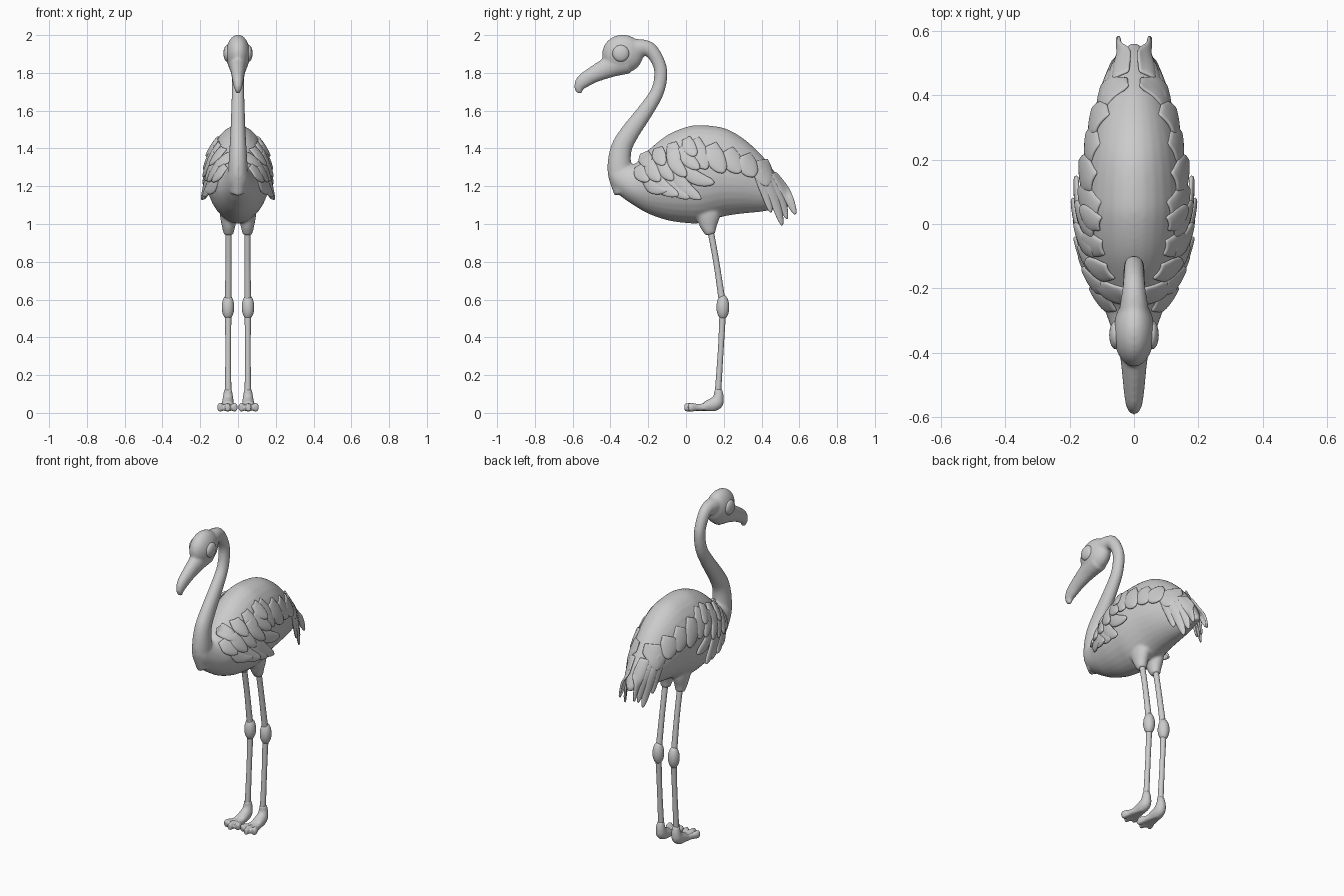
import bpy, bmesh, math
from mathutils import Vector

if "Cube" in bpy.data.objects:
    bpy.data.objects.remove(bpy.data.objects["Cube"])


def smooth(pts, n=6):
    """Catmull-Rom resampling of a list of equal-length tuples."""
    out = []
    for i in range(len(pts) - 1):
        a, b, c, d = pts[max(i - 1, 0)], pts[i], pts[i + 1], pts[min(i + 2, len(pts) - 1)]
        for k in range(n):
            t = k / n
            out.append([0.5 * (2 * q + (r - p) * t + (2 * p - 5 * q + 4 * r - s) * t * t
                               + (3 * q - p - 3 * r + s) * t ** 3) for p, q, r, s in zip(a, b, c, d)])
    return out + [list(pts[-1])]


def loft(bm, rings):
    vs = [[bm.verts.new(p) for p in r] for r in rings]
    n = len(vs[0])
    for a, b in zip(vs, vs[1:]):
        for i in range(n):
            bm.faces.new((a[i], a[(i + 1) % n], b[(i + 1) % n], b[i]))
    bm.faces.new(vs[0])
    bm.faces.new(vs[-1])


def tube(bm, pts, seg=20):
    """Tube through (x, y, z, radius in side plane, radius across x)."""
    ps = smooth(pts)
    rings = []
    for i, (x, y, z, rp, rx) in enumerate(ps):
        t = Vector(ps[min(i + 1, len(ps) - 1)][:3]) - Vector(ps[max(i - 1, 0)][:3])
        nrm = t.cross(Vector((1, 0, 0))).normalized()
        side = nrm.cross(t).normalized()
        ang = [2 * math.pi * k / seg for k in range(seg)]
        rings.append([Vector((x, y, z)) + side * rx * math.cos(a) + nrm * rp * math.sin(a) for a in ang])
    loft(bm, rings)


def finish(bm, name, mirror=False, voxel=0, iters=4):
    bmesh.ops.recalc_face_normals(bm, faces=bm.faces)
    for f in bm.faces:
        f.smooth = True
    me = bpy.data.meshes.new(name)
    bm.to_mesh(me)
    bm.free()
    ob = bpy.data.objects.new(name, me)
    bpy.context.collection.objects.link(ob)
    if voxel:
        m = ob.modifiers.new("blend", 'REMESH')
        m.mode, m.voxel_size, m.use_smooth_shade = 'VOXEL', voxel, True
        s = ob.modifiers.new("soften", 'SMOOTH')
        s.factor, s.iterations = 0.5, iters
    if mirror:
        ob.modifiers.new("mirror", 'MIRROR')
    return ob


# body stations: y, bottom, top, half width
BODY = smooth([(-.412, 1.25, 1.31, .02), (-.385, 1.185, 1.34, .045), (-.33, 1.135, 1.32, .068),
               (-.27, 1.095, 1.32, .09), (-.2, 1.055, 1.39, .118), (-.1, 1.02, 1.47, .148),
               (0, 1.005, 1.513, .162), (.08, 1.005, 1.523, .165), (.2, 1.04, 1.508, .152),
               (.3, 1.055, 1.455, .132), (.4, 1.065, 1.365, .1), (.48, 1.08, 1.26, .066),
               (.53, 1.09, 1.18, .04), (.56, 1.09, 1.12, .015)])


def widest(b, t):
    return b + .45 * (t - b)


def body_x(y, z):
    """Outer half width of the body; never tucks in below the widest line."""
    y = min(max(y, -.4), .53)
    for p, q in zip(BODY, BODY[1:]):
        if p[0] <= y <= q[0]:
            k = (y - p[0]) / (q[0] - p[0])
            b, t, w = [p[j] + k * (q[j] - p[j]) for j in (1, 2, 3)]
            zw = widest(b, t)
            h = min(max((z - zw) / (t - zw), 0), .97)
            return w * math.sqrt(1 - h * h)
    return .03


# body, neck, head, beak and thighs blended into one skin
bm = bmesh.new()
rings = []
for y, b, t, w in BODY:
    zw, ring = widest(b, t), []
    for k in range(32):
        a = 2 * math.pi * k / 32
        c, s = math.cos(a), math.sin(a)
        x = w * (c if s > 0 else math.copysign(abs(c) ** 1.15, c))
        ring.append((x, y, zw + s * ((t - zw) if s > 0 else (zw - b))))
    rings.append(ring)
loft(bm, rings)
tube(bm, [(0, -.31, 1.18, .075, .05), (0, -.35, 1.28, .066, .052), (0, -.345, 1.39, .057, .046),
          (0, -.303, 1.475, .051, .041), (0, -.21, 1.605, .042, .036), (0, -.152, 1.70, .036, .033),
          (0, -.133, 1.795, .035, .032), (0, -.15, 1.865, .035, .032), (0, -.195, 1.925, .04, .035),
          (0, -.26, 1.93, .05, .045), (0, -.31, 1.92, .05, .045)])
head = bmesh.ops.create_uvsphere(bm, u_segments=32, v_segments=20, radius=1)["verts"]
for v in head:
    v.co = Vector((v.co.x * .064, -.335 + v.co.y * .109, 1.9 + v.co.z * .102))
tube(bm, [(0, -.31, 1.86, .065, .055), (0, -.37, 1.845, .062, .05), (0, -.43, 1.82, .053, .041),
          (0, -.5, 1.785, .043, .034), (0, -.548, 1.752, .038, .028), (0, -.567, 1.718, .025, .02),
          (0, -.557, 1.69, .009, .01)])
for x in (-.05, .05):
    tube(bm, [(x, .1, 1.14, .085, .045), (x, .115, 1.05, .068, .046), (x, .12, .99, .046, .036),
              (x, .13, .945, .026, .026)])
finish(bm, "body_neck_and_head", voxel=.008, iters=6)

# eyes
bm = bmesh.new()
for v in bmesh.ops.create_uvsphere(bm, u_segments=24, v_segments=16, radius=1)["verts"]:
    v.co = Vector((.057 + v.co.x * .02, -.345 + v.co.y * .044, 1.903 + v.co.z * .044))
finish(bm, "eyes", mirror=True)

# legs with swollen knees
bm = bmesh.new()
tube(bm, [(.05, .125, .99, .017, .017), (.05, .16, .8, .016, .016), (.052, .193, .58, .018, .018)])
tube(bm, [(.052, .196, .56, .018, .018), (.052, .185, .35, .015, .015), (.052, .168, .09, .017, .017)])
for v in bmesh.ops.create_uvsphere(bm, u_segments=24, v_segments=16, radius=1)["verts"]:
    v.co = Vector((.053 + v.co.x * .033, .195 + v.co.y * .034, .56 + v.co.z * .066))
finish(bm, "legs", mirror=True)

# webbed feet
bm = bmesh.new()
tube(bm, [(.053, .17, .125, .02, .02), (.053, .172, .085, .028, .027), (.054, .155, .05, .038, .032),
          (.055, .1, .035, .025, .035)])
tube(bm, [(.055, .15, .027, .016, .022), (.056, .08, .024, .014, .038), (.056, .015, .022, .011, .044)])
for dx in (-.036, 0, .038):
    tip = -.008 if dx == 0 else .012
    tube(bm, [(.055 + dx * .2, .15, .034, .026, .018), (.055 + dx * .7, .07, .03, .018, .013),
              (.055 + dx, .03, .03, .024, .017), (.055 + dx * 1.05, tip, .028, .02, .013)])
finish(bm, "feet", mirror=True, voxel=.006, iters=3)


# feathers laid over the body side
def feather(bm, base, tip, width, lift, flare, sag):
    b, d = Vector(base), Vector(tip) - Vector(base)
    n = Vector((-d.y, d.x)).normalized()
    grid = []
    for i in range(11):
        t = i / 10
        w = width * min(1, .6 + t) * math.sqrt(max(1 - t ** 3, .004))
        mid, row = b + d * t - n * sag * math.sin(math.pi * t), []
        for s in (-1, -.6, 0, .6, 1):
            p = mid + n * s * w / 2
            x = body_x(p.x, p.y) + lift + flare * t - .008 * s * s
            row.append(bm.verts.new((x, p.x, p.y)))
        grid.append(row)
    for r, q in zip(grid, grid[1:]):
        for j in range(4):
            bm.faces.new((r[j], r[j + 1], q[j + 1], q[j]))


def feather_row(name, bases, tips, width, lift, flare, sag):
    bm = bmesh.new()
    n = len(tips)
    for i, tip in enumerate(tips):
        k = i / (n - 1)
        base = [a + (c - a) * k for a, c in zip(*bases)]
        feather(bm, base, tip, width, lift + .004 * (i % 2), flare, sag)
    ob = finish(bm, name)
    m = ob.modifiers.new("thickness", 'SOLIDIFY')
    m.thickness, m.offset = .012, 0
    m = ob.modifiers.new("round", 'SUBSURF')
    m.levels = m.render_levels = 1
    ob.modifiers.new("mirror", 'MIRROR')


feather_row("wing_long_feathers", ((-.22, 1.25), (-.03, 1.31)),
            [(-.1, 1.175), (-.04, 1.15), (.02, 1.135), (.08, 1.13), (.15, 1.215)], .08, .004, .02, .02)
feather_row("wing_middle_feathers", ((-.25, 1.31), (-.03, 1.41)),
            [(-.2, 1.225), (-.14, 1.225), (-.07, 1.23), (0, 1.25), (.07, 1.29)], .08, .008, .012, .012)
feather_row("wing_upper_feathers", ((-.22, 1.38), (0, 1.455)),
            [(-.19, 1.3), (-.12, 1.31), (-.04, 1.33), (.05, 1.36)], .08, .006, .01, .008)
feather_row("back_feathers", ((.04, 1.45), (.4, 1.34)),
            [(.11, 1.29), (.2, 1.27), (.285, 1.27), (.36, 1.25), (.43, 1.2)], .11, .004, .008, .008)
feather_row("tail_feathers", ((.36, 1.3), (.46, 1.27)),
            [(.45, 1.06), (.51, .99), (.535, 1.025), (.58, 1.05)], .055, .004, .004, -.01)
